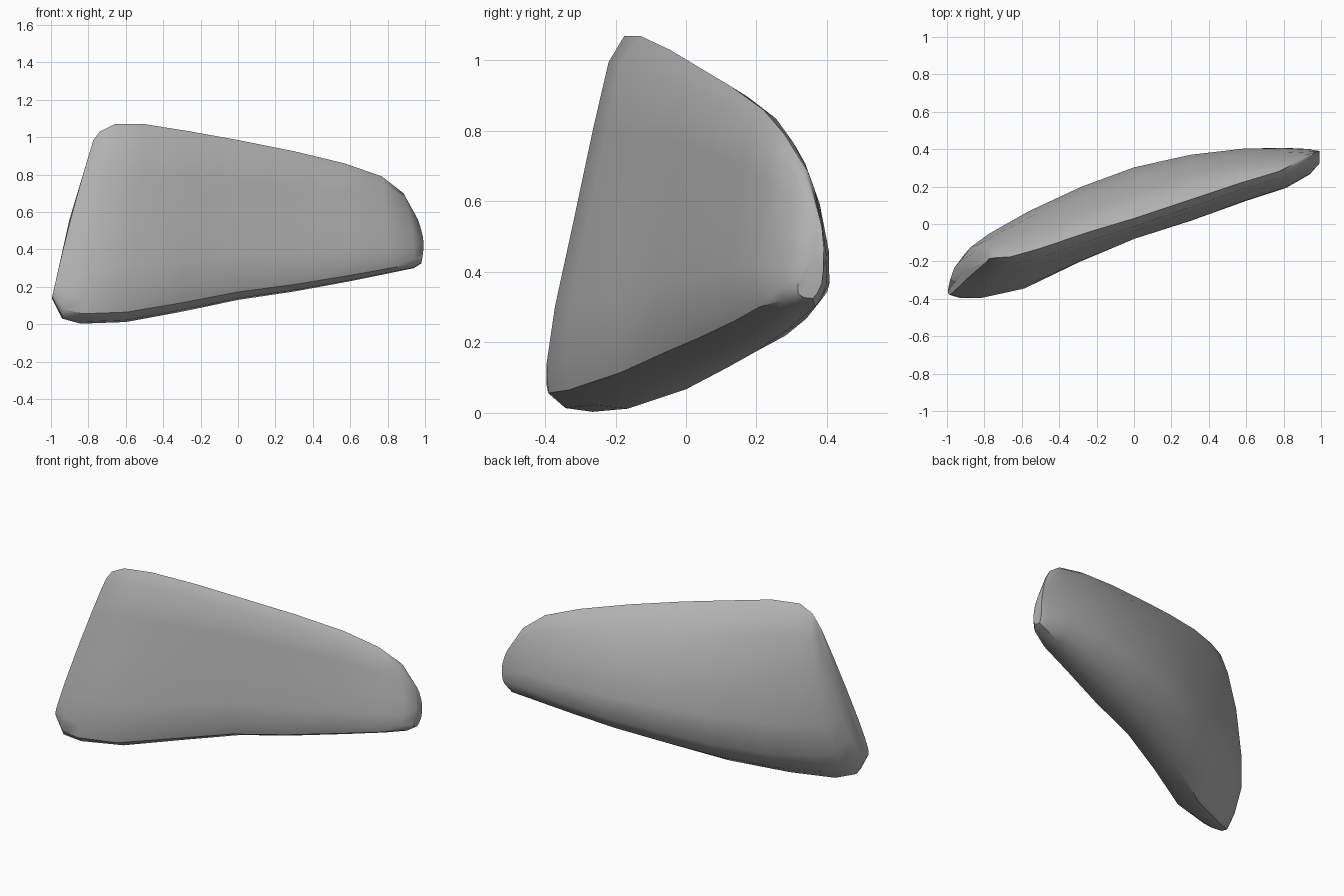
import bpy
import bmesh
import math
from mathutils import Vector

default_cube = bpy.data.objects.get("Cube")
if default_cube:
    bpy.data.objects.remove(default_cube, do_unlink=True)


def make_material(name, colour):
    material = bpy.data.materials.new(name)
    material.use_nodes = True
    material.diffuse_color = colour
    shader = next(n for n in material.node_tree.nodes if n.type == "BSDF_PRINCIPLED")
    shader.inputs["Base Color"].default_value = colour
    shader.inputs["Roughness"].default_value = 0.8
    return material


# Thickness profiles: (fraction of height, share of the full thickness)
FRONT = [(.01, .55), (.05, .92), (.13, 1), (.28, .93), (.5, .71), (.75, .47), (.93, .27)]
BACK = [(.96, .23), (.84, .55), (.62, .87), (.36, 1), (.18, .91), (.06, .45)]

# Slices along the slab: bottom point, ridge point, front and back thickness, end bulge
SLICES = [
    ((-.995, -.355, .14), (-.775, -.185, .98), .035, .1, -.01),
    ((-.94, -.325, .03), (-.74, -.18, 1.03), .085, .15, -.005),
    ((-.84, -.265, .003), (-.66, -.175, 1.07), .142, .18, 0),
    ((-.6, -.165, .012), (-.5, -.13, 1.07), .185, .22, 0),
    ((-.3, 0, .067), (-.25, -.045, 1.03), .198, .215, 0),
    ((0, .12, .13), (0, .03, .985), .188, .215, 0),
    ((.3, .2, .175), (.3, .13, .925), .175, .195, 0),
    ((.6, .28, .23), (.57, .22, .86), .15, .145, 0),
    ((.82, .335, .275), (.77, .28, .79), .135, .09, 0),
    ((.94, .365, .3), (.885, .335, .7), .095, .045, .02),
    ((.98, .36, .325), (.962, .375, .56), .045, .025, .02),
]


def slice_points(bottom, ridge, front, back, bulge):
    """One closed outline: up the front face, over the ridge, down the back."""
    bottom, ridge = Vector(bottom), Vector(ridge)

    def point(height, offset):
        shift = Vector((bulge * math.sin(math.pi * height), offset, 0))
        return bottom.lerp(ridge, height) + shift

    outline = [bottom]
    outline += [point(h, -front * share) for h, share in FRONT]
    outline.append(ridge)
    outline += [point(h, back * share) for h, share in BACK]
    return outline


# Loft the slices into one closed stone slab
bm = bmesh.new()
rings = [[bm.verts.new(p) for p in slice_points(*s)] for s in SLICES]
for ring, following in zip(rings, rings[1:]):
    for i in range(len(ring)):
        j = (i + 1) % len(ring)
        bm.faces.new((ring[i], ring[j], following[j], following[i]))

# Close both ends with slightly domed caps
caps = [bm.faces.new(end) for end in (rings[0], rings[-1])]
bmesh.ops.recalc_face_normals(bm, faces=bm.faces)
bmesh.ops.poke(bm, faces=caps, offset=.01)

mesh = bpy.data.meshes.new("stone_slab")
bm.to_mesh(mesh)
bm.free()
mesh.materials.append(make_material("stone grey", (.45, .45, .45, 1)))
slab = bpy.data.objects.new("stone_slab", mesh)
bpy.context.collection.objects.link(slab)

# Smooth faces with crisp broken edges
bpy.ops.object.select_all(action="DESELECT")
slab.select_set(True)
bpy.context.view_layer.objects.active = slab
bpy.ops.object.shade_smooth_by_angle(angle=math.radians(40))
